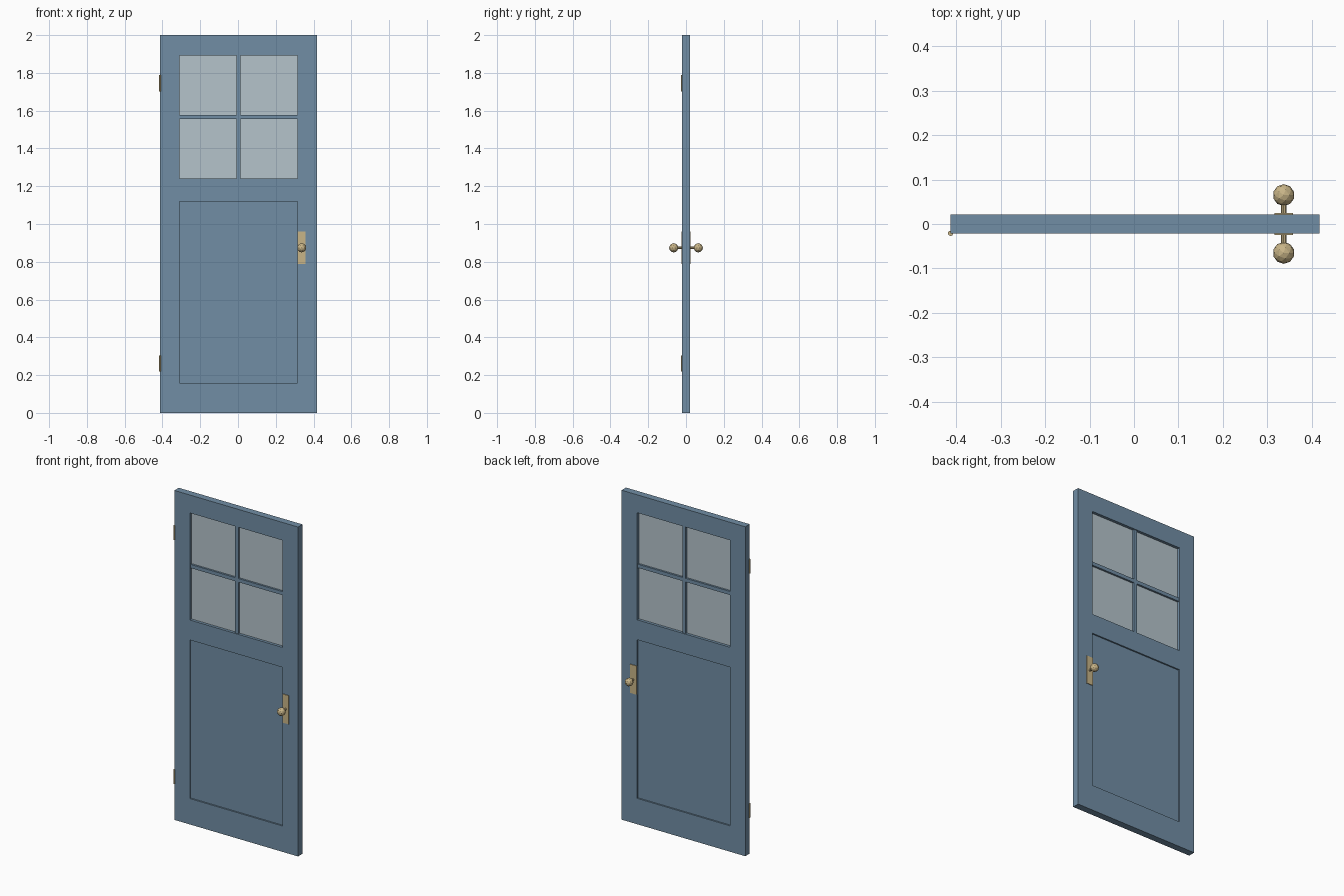
import bpy, bmesh
from mathutils import Matrix, Vector

if "Cube" in bpy.data.objects:
    bpy.data.objects.remove(bpy.data.objects["Cube"])


def material(name, rgb):
    m = bpy.data.materials.new(name)
    m.diffuse_color = (*rgb, 1.0)
    m.use_nodes = True
    m.node_tree.nodes["Principled BSDF"].inputs["Base Color"].default_value = m.diffuse_color
    return m


BLUE = material("blue_paint", (0.165, 0.270, 0.376))
GLASS = material("pale_glass", (0.46, 0.55, 0.60))
BRASS = material("brass", (0.58, 0.46, 0.245))


def finish(name, bm, mat):
    bmesh.ops.recalc_face_normals(bm, faces=bm.faces)
    mesh = bpy.data.meshes.new(name)
    bm.to_mesh(mesh)
    bm.free()
    mesh.materials.append(mat)
    ob = bpy.data.objects.new(name, mesh)
    bpy.context.collection.objects.link(ob)
    return ob


def box(name, x0, x1, y0, y1, z0, z1, mat):
    bm = bmesh.new()
    centre = Vector((x0 + x1, y0 + y1, z0 + z1)) / 2
    size = (x1 - x0, y1 - y0, z1 - z0, 1)
    bmesh.ops.create_cube(bm, size=1, matrix=Matrix.Translation(centre) @ Matrix.Diagonal(size))
    return finish(name, bm, mat)


def rod(name, a, b, radius, sides, mat):
    a, b = Vector(a), Vector(b)
    bm = bmesh.new()
    turn = (b - a).to_track_quat('Z', 'Y').to_matrix().to_4x4()
    bmesh.ops.create_cone(bm, cap_ends=True, segments=sides, radius1=radius, radius2=radius,
                          depth=(b - a).length, matrix=Matrix.Translation((a + b) / 2) @ turn)
    return finish(name, bm, mat)


HALF = 0.021                          # half the door thickness
XS = (-0.413, -0.309, 0.314, 0.418)   # stile edges
ZS = (0.0, 0.157, 1.12, 1.241, 1.891, 2.0)  # rail edges
XM, ZM = 0.0025, 1.566                # glazing bar centres

# Door frame: a grid of faces with two openings, extruded to thickness
bm = bmesh.new()
grid = [[bm.verts.new((x, -HALF, z)) for x in XS] for z in ZS]
for r in range(5):
    for c in range(3):
        if c == 1 and r in (1, 3):
            continue
        bm.faces.new((grid[r][c], grid[r][c + 1], grid[r + 1][c + 1], grid[r + 1][c]))
ext = bmesh.ops.extrude_face_region(bm, geom=bm.faces[:], use_keep_orig=True)
bmesh.ops.translate(bm, vec=(0, 2 * HALF, 0),
                    verts=[v for v in ext["geom"] if isinstance(v, bmesh.types.BMVert)])
finish("door_frame", bm, BLUE)

# Recessed lower panel, glass and glazing bars
box("lower_panel", XS[1], XS[2], -0.012, 0.012, ZS[1], ZS[2], BLUE)
box("window_glass", XS[1], XS[2], -0.004, 0.004, ZS[3], ZS[4], GLASS)
box("vertical_glazing_bar", XM - 0.011, XM + 0.011, -0.016, 0.016, ZS[3], ZS[4], BLUE)
box("horizontal_glazing_bar", XS[1], XS[2], -0.0155, 0.0155, ZM - 0.011, ZM + 0.011, BLUE)

# Backplate, spindle and faceted knob on each side
KX, KZ = 0.337, 0.874
for side, s in (("front", -1), ("back", 1)):
    y0, y1 = sorted((s * (HALF - 0.001), s * 0.025))
    box(side + "_backplate", KX - 0.021, KX + 0.021, y0, y1, 0.787, 0.961, BRASS)
    rod(side + "_knob_spindle", (KX, s * 0.022, KZ), (KX, s * 0.06, KZ), 0.0065, 10, BRASS)
    bm = bmesh.new()
    bmesh.ops.create_icosphere(bm, subdivisions=2, radius=0.0245,
                               matrix=Matrix.Translation((KX, s * 0.065, KZ)))
    finish(side + "_knob", bm, BRASS)

# Hinge barrels on the front left corner
for name, z in (("lower_hinge", 0.2625), ("upper_hinge", 1.745)):
    rod(name, (-0.413, -HALF, z - 0.0425), (-0.413, -HALF, z + 0.0425), 0.006, 10, BRASS)
